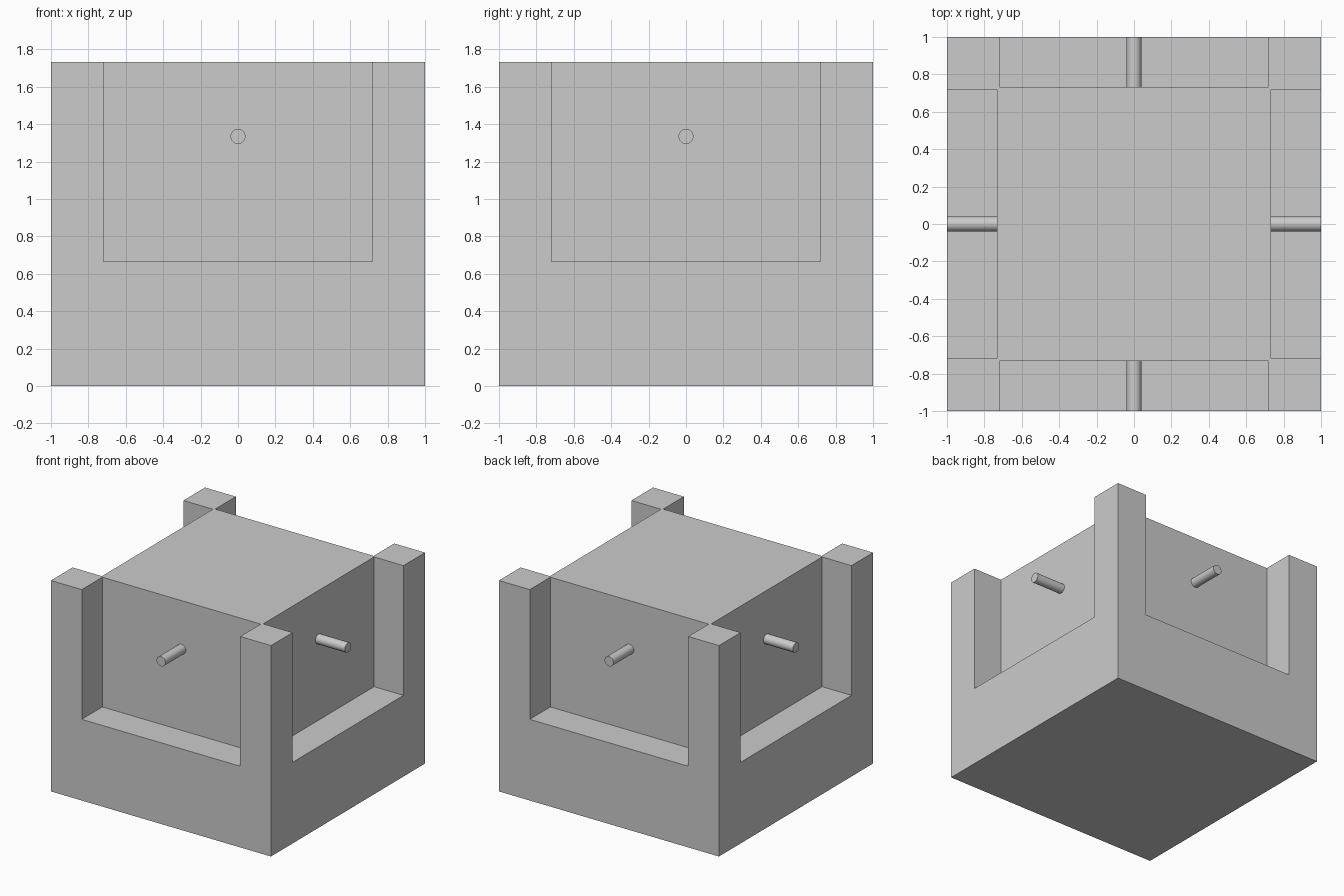
import bpy
import math
from mathutils import Matrix

HEIGHT = 1.733
FLOOR = 0.667      # height of the recess floor
CORE = 0.733       # half width of the central block
GAP = 0.72         # half width of each recess
PEG_Z = 1.335
PEG_RADIUS = 0.04

cube = bpy.data.objects.get("Cube")
if cube:
    bpy.data.objects.remove(cube, do_unlink=True)

grey = bpy.data.materials.new("plain grey")
grey.use_nodes = True
grey.diffuse_color = (0.6, 0.6, 0.6, 1)
grey.node_tree.nodes["Principled BSDF"].inputs["Base Color"].default_value = grey.diffuse_color


def box(name, low, high):
    """Box spanning two opposite corners."""
    centre = [(a + b) / 2 for a, b in zip(low, high)]
    bpy.ops.mesh.primitive_cube_add(size=1, location=centre)
    obj = bpy.context.object
    obj.name = name
    obj.scale = [b - a for a, b in zip(low, high)]
    bpy.ops.object.transform_apply(location=True, rotation=True, scale=True)
    return obj


# Solid block, recessed on all four sides to leave corner posts
block = box("block_with_corner_posts", (-1, -1, 0), (1, 1, HEIGHT))
block.data.materials.append(grey)

for side, quarter in zip(("front", "left", "back", "right"), range(4)):
    turn = Matrix.Rotation(quarter * math.pi / 2, 4, "Z")

    # Recess open to the top and the outside
    cutter = box("recess_cutter", (-GAP, -1.2, FLOOR), (GAP, -CORE, HEIGHT + 0.2))
    cutter.data.transform(turn)
    cutter.hide_render = True
    cut = block.modifiers.new("recess", "BOOLEAN")
    cut.operation = "DIFFERENCE"
    cut.solver = "EXACT"
    cut.object = cutter
    bpy.context.view_layer.objects.active = block
    bpy.ops.object.modifier_apply(modifier=cut.name)
    bpy.data.objects.remove(cutter, do_unlink=True)

    # Round peg reaching from the core out to the outer face
    bpy.ops.mesh.primitive_cylinder_add(
        vertices=32, radius=PEG_RADIUS, depth=1 - CORE,
        location=(0, -(1 + CORE) / 2, PEG_Z), rotation=(math.pi / 2, 0, 0))
    peg = bpy.context.object
    peg.name = side + "_peg"
    bpy.ops.object.transform_apply(location=True, rotation=True, scale=True)
    peg.data.transform(turn)
    peg.data.materials.append(grey)
    bpy.ops.object.shade_smooth_by_angle(angle=math.radians(40))
